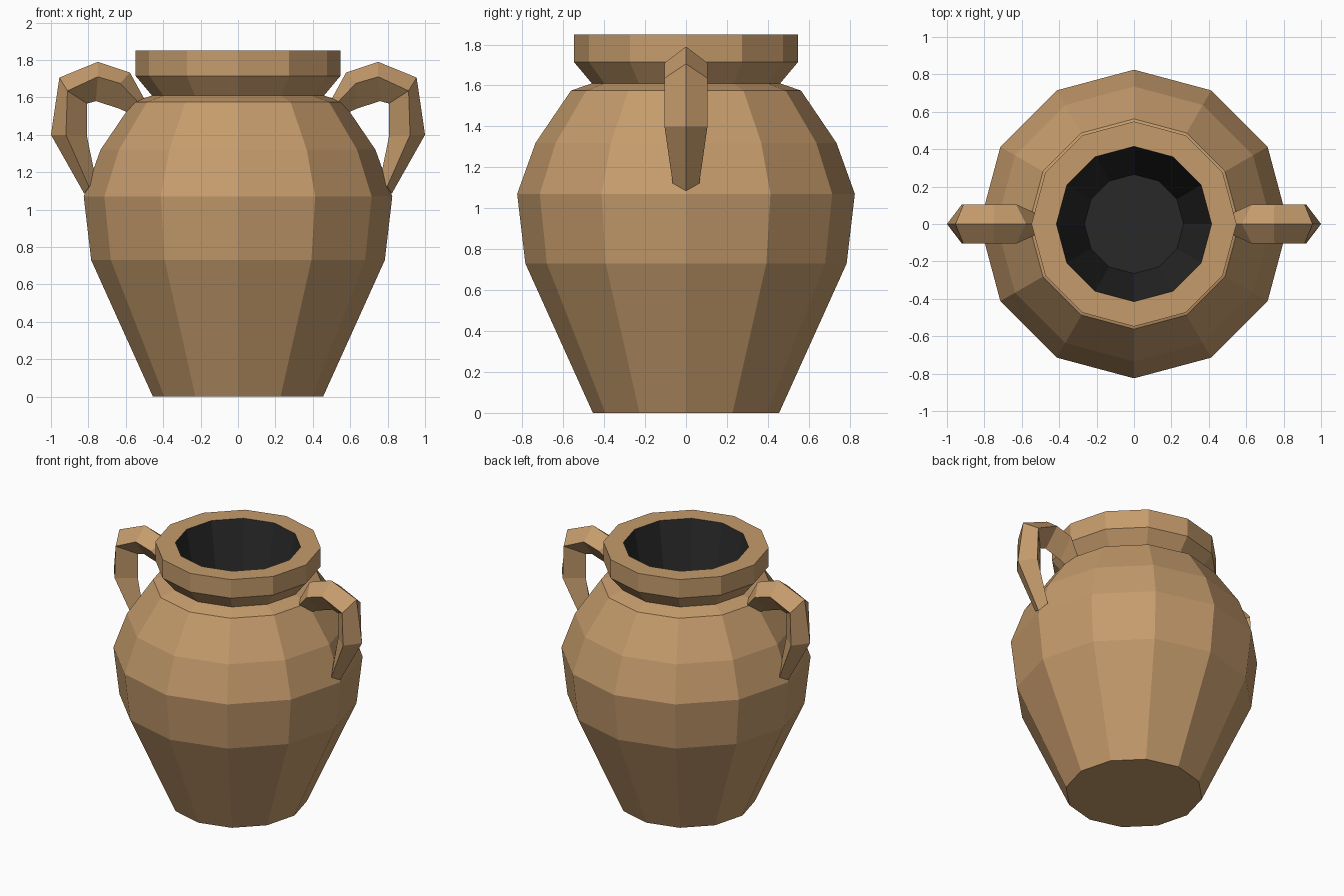
import bpy, bmesh, math

if "Cube" in bpy.data.objects:
    bpy.data.objects.remove(bpy.data.objects["Cube"])

SIDES = 12


def material(name, rgb):
    m = bpy.data.materials.new(name)
    m.diffuse_color = (*rgb, 1)
    m.use_nodes = True
    m.node_tree.nodes["Principled BSDF"].inputs["Base Color"].default_value = m.diffuse_color
    return m


clay = material("clay", (0.56, 0.33, 0.15))
dark = material("dark_interior", (0.022, 0.022, 0.023))


def skin(name, rings, mats, dark_from=None):
    """Bridge equal-sized rings of points into a closed, flat-shaded object."""
    bm = bmesh.new()
    loops = [[bm.verts.new(p) for p in ring] for ring in rings]
    n = len(loops[0])
    bm.faces.new(loops[0])
    for k, (a, b) in enumerate(zip(loops, loops[1:])):
        for i in range(n):
            j = (i + 1) % n
            f = bm.faces.new((a[i], a[j], b[j], b[i]))
            f.material_index = int(dark_from is not None and k >= dark_from)
    cap = bm.faces.new(loops[-1])
    cap.material_index = int(dark_from is not None)
    bmesh.ops.recalc_face_normals(bm, faces=bm.faces)
    mesh = bpy.data.meshes.new(name)
    bm.to_mesh(mesh)
    bm.free()
    for m in mats:
        mesh.materials.append(m)
    obj = bpy.data.objects.new(name, mesh)
    bpy.context.collection.objects.link(obj)
    return obj


# Jar body: (radius, height) up the outside, over the rim, down the dark inside
profile = [(0.455, 0), (0.785, 0.73), (0.825, 1.07), (0.735, 1.32),
           (0.562, 1.575), (0.46, 1.61), (0.548, 1.715), (0.548, 1.85),
           (0.415, 1.85), (0.265, 1.1)]
angles = [2 * math.pi * i / SIDES for i in range(SIDES)]
skin("jar_body",
     [[(r * math.cos(a), r * math.sin(a), z) for a in angles] for r, z in profile],
     [clay, dark], dark_from=8)

# Handles: diamond sections as (outer x, z), (side x, z), (inner x, z), half width
sections = [
    ((0.50, 1.59), (0.53, 1.57), (0.55, 1.50), 0.06),
    ((0.578, 1.733), (0.63, 1.675), (0.635, 1.54), 0.105),
    ((0.749, 1.79), (0.75, 1.71), (0.76, 1.58), 0.105),
    ((0.955, 1.706), (0.912, 1.635), (0.807, 1.567), 0.105),
    ((1.0, 1.40), (0.92, 1.40), (0.807, 1.39), 0.105),
    ((0.822, 1.085), (0.797, 1.122), (0.76, 1.16), 0.065),
]
for side, s in (("right", 1), ("left", -1)):
    skin(side + "_handle",
         [[(s * o[0], 0, o[1]), (s * m[0], w, m[1]),
           (s * i[0], 0, i[1]), (s * m[0], -w, m[1])] for o, m, i, w in sections],
         [clay])
